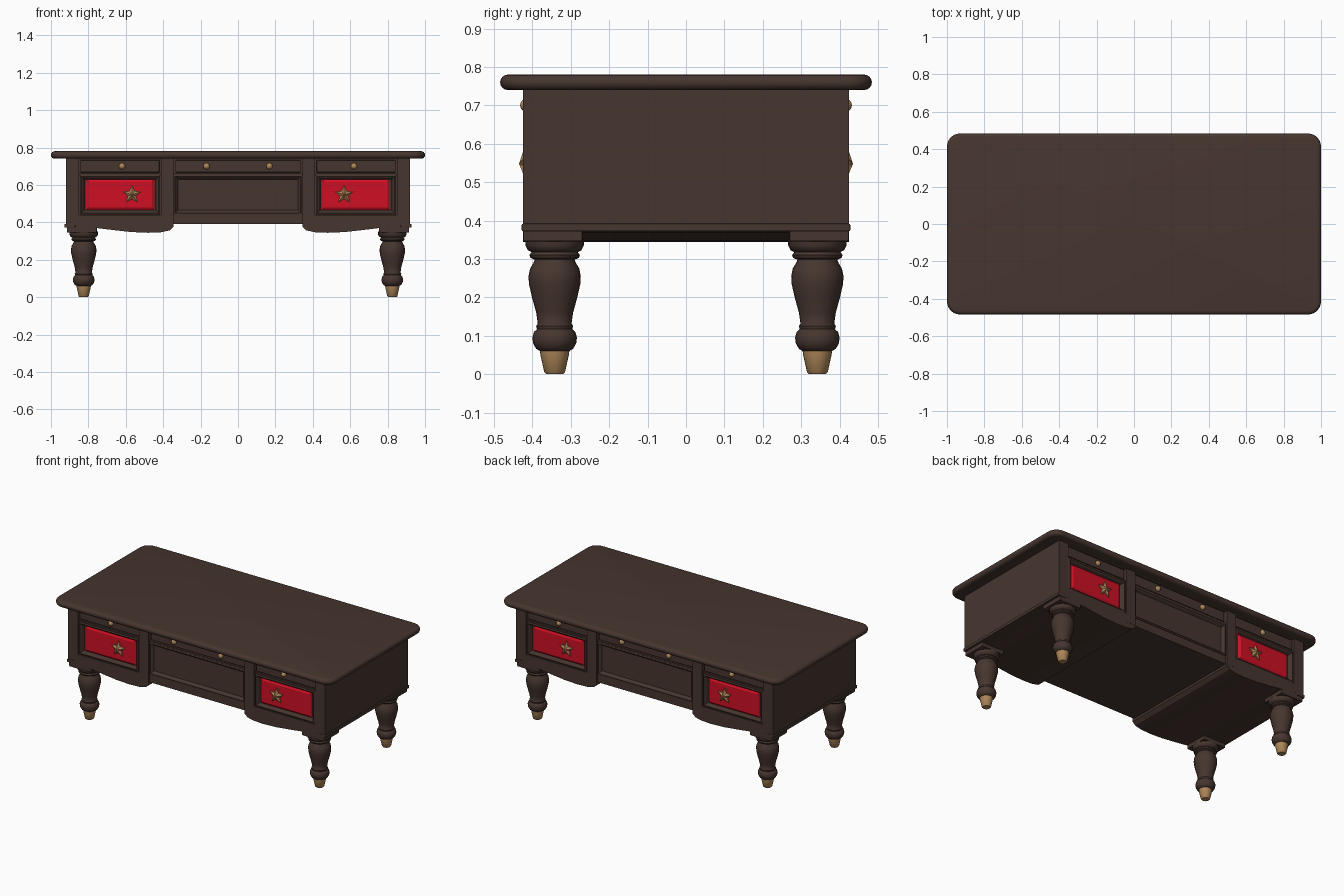
import bpy, bmesh, math
from mathutils import Matrix, Vector

cube = bpy.data.objects.get("Cube")
if cube:
    bpy.data.objects.remove(cube, do_unlink=True)


def material(name, rgb, rough=0.6):
    m = bpy.data.materials.new(name)
    m.use_nodes = True
    m.diffuse_color = (*rgb, 1)
    bsdf = m.node_tree.nodes["Principled BSDF"]
    bsdf.inputs["Base Color"].default_value = (*rgb, 1)
    bsdf.inputs["Roughness"].default_value = rough
    return m


WOOD = material("dark wood", (0.062, 0.036, 0.028))
RED = material("red paint", (0.62, 0.005, 0.018))
BRASS = material("brass", (0.42, 0.24, 0.10))


def finish(name, bm, mat, smooth=False, bevel=0):
    bmesh.ops.recalc_face_normals(bm, faces=bm.faces[:])
    me = bpy.data.meshes.new(name)
    bm.to_mesh(me)
    bm.free()
    me.materials.append(mat)
    ob = bpy.data.objects.new(name, me)
    bpy.context.collection.objects.link(ob)
    if bevel:
        mod = ob.modifiers.new("bevel", "BEVEL")
        mod.width, mod.segments = bevel, 2
    if smooth:
        bpy.ops.object.select_all(action="DESELECT")
        ob.select_set(True)
        bpy.context.view_layer.objects.active = ob
        bpy.ops.object.shade_smooth_by_angle(angle=math.radians(40))
    return ob


def box(name, x, y, z, mat=WOOD, bevel=0):
    """Box from (min, max) ranges."""
    bm = bmesh.new()
    mid = [(a + b) / 2 for a, b in (x, y, z)]
    size = [abs(b - a) for a, b in (x, y, z)]
    bmesh.ops.create_cube(bm, size=1, matrix=Matrix.Translation(mid) @ Matrix.Diagonal((*size, 1)))
    return finish(name, bm, mat, bevel=bevel)


def ring_loft(bm, rings, caps=True):
    loops = [[bm.verts.new(p) for p in ring] for ring in rings]
    for a, b in zip(loops, loops[1:]):
        for i in range(len(a)):
            j = (i + 1) % len(a)
            bm.faces.new((a[i], a[j], b[j], b[i]))
    if caps:
        bm.faces.new(loops[0])
        bm.faces.new(loops[-1])


def lathe(name, profile, x, y, mat, n=24):
    bm = bmesh.new()
    ring_loft(bm, [[(x + r * math.cos(math.tau * i / n), y + r * math.sin(math.tau * i / n), z)
                    for i in range(n)] for r, z in profile])
    return finish(name, bm, mat, smooth=True)


def rect_steps(name, x, z, side, steps, mat, caps=True):
    """Rectangular moulding on a long face: steps are (inset, distance from centre)."""
    bm = bmesh.new()
    ring_loft(bm, [[(x[0] + d, side * y, z[0] + d), (x[1] - d, side * y, z[0] + d),
                    (x[1] - d, side * y, z[1] - d), (x[0] + d, side * y, z[1] - d)]
                   for d, y in steps], caps)
    return finish(name, bm, mat)


def star(name, x, z, side):
    bm = bmesh.new()
    pts = []
    for i in range(10):
        a = math.pi / 2 + i * math.pi / 5
        r = 0.05 if i % 2 == 0 else 0.023
        pts.append((x + r * math.cos(a), z + r * math.sin(a)))
    back = [bm.verts.new((px, side * 0.405, pz)) for px, pz in pts]
    rim = [bm.verts.new((px, side * 0.418, pz)) for px, pz in pts]
    peak = bm.verts.new((x, side * 0.435, z))
    bm.faces.new(back)
    for i in range(10):
        j = (i + 1) % 10
        bm.faces.new((back[i], back[j], rim[j], rim[i]))
        bm.faces.new((rim[i], rim[j], peak))
    finish(name, bm, BRASS)


# Table top: rounded corners in plan and a bullnose edge
bm = bmesh.new()
rings = []
for k in range(9):
    t = math.pi * (k / 8 - 0.5)
    inset = 0.02 * (1 - math.cos(t))
    r = 0.07 - inset
    ring = []
    for c, (sx, sy) in enumerate([(1, 1), (-1, 1), (-1, -1), (1, -1)]):
        for i in range(7):
            a = math.pi / 2 * (c + i / 6)
            ring.append((sx * 0.93 + r * math.cos(a), sy * 0.414 + r * math.sin(a),
                         0.76 + 0.02 * math.sin(t)))
    rings.append(ring)
ring_loft(bm, rings)
finish("table_top", bm, WOOD, smooth=True)

# Carcass core and end panels
box("carcass", (-0.9, 0.9), (-0.392, 0.392), (0.39, 0.745))
for s, tag in ((1, "left"), (-1, "right")):
    box(f"end_panel_{tag}", (s * 0.89, s * 0.92), (-0.425, 0.425), (0.39, 0.745))
    box(f"base_moulding_{tag}", (s * 0.87, s * 0.928), (-0.428, 0.428), (0.372, 0.392), bevel=0.004)

    # Pedestal underside with a wavy skirt running the full depth
    wave = [(0.925, 0.372), (0.86, 0.368), (0.76, 0.370), (0.67, 0.359), (0.57, 0.348),
            (0.48, 0.344), (0.41, 0.347), (0.365, 0.357), (0.345, 0.375), (0.345, 0.44), (0.9, 0.44)]
    bm = bmesh.new()
    ring_loft(bm, [[(s * x, y, z) for x, z in wave] for y in (-0.424, 0.424)])
    finish(f"pedestal_skirt_{tag}", bm, WOOD)

for f, face in ((-1, "front"), (1, "back")):
    # Rails across the middle bay
    box(f"middle_rail_{face}", (-0.35, 0.35), (f * 0.38, f * 0.412), (0.39, 0.445))
    box(f"upper_rail_{face}", (-0.86, 0.86), (f * 0.38, f * 0.415), (0.648, 0.662))
    box(f"middle_drawer_{face}", (-0.335, 0.335), (f * 0.38, f * 0.413), (0.667, 0.732), bevel=0.004)
    rect_steps(f"middle_frame_{face}", (-0.343, 0.343), (0.443, 0.652), f,
               [(0, 0.39), (0, 0.416), (0.008, 0.418), (0.014, 0.412), (0.022, 0.400)], WOOD)

    for s, tag in ((1, "left"), (-1, "right")):
        # Posts, drawers, red panels
        box(f"corner_post_{face}_{tag}", (s * 0.85, s * 0.92), (f * 0.38, f * 0.425), (0.385, 0.745))
        box(f"inner_stile_{face}_{tag}", (s * 0.345, s * 0.412), (f * 0.38, f * 0.425), (0.385, 0.745))
        box(f"small_drawer_{face}_{tag}", (s * 0.42, s * 0.843), (f * 0.38, f * 0.415),
            (0.667, 0.732), bevel=0.004)
        xr = sorted((s * 0.418, s * 0.845))
        rect_steps(f"drawer_frame_{face}_{tag}", xr, (0.443, 0.652), f,
                   [(0, 0.39), (0, 0.420), (0.008, 0.424), (0.016, 0.418), (0.024, 0.398)], WOOD)
        xr = sorted((s * 0.447, s * 0.813))
        rect_steps(f"red_panel_{face}_{tag}", xr, (0.465, 0.630), f,
                   [(0, 0.39), (0, 0.402), (0.014, 0.411)], RED)
        star(f"star_handle_{face}_{tag}", s * 0.567, 0.548, f)
        for x in (0.168, 0.62):
            bm = bmesh.new()
            bmesh.ops.create_uvsphere(bm, u_segments=12, v_segments=8, radius=0.017,
                                      matrix=Matrix.Translation((s * x, f * 0.415, 0.70)))
            finish(f"knob_{face}_{tag}", bm, BRASS, smooth=True)

        # Corner blocks and turned legs
        box(f"leg_block_{face}_{tag}", (s * 0.755, s * 0.915), (f * 0.27, f * 0.424),
            (0.345, 0.376), bevel=0.004)
        leg = [(0.038, 0.06), (0.048, 0.066), (0.056, 0.08), (0.058, 0.095), (0.054, 0.110),
               (0.046, 0.117), (0.048, 0.125), (0.044, 0.132), (0.048, 0.16), (0.059, 0.20),
               (0.067, 0.235), (0.068, 0.255), (0.064, 0.275), (0.055, 0.29), (0.052, 0.298),
               (0.063, 0.303), (0.066, 0.310), (0.060, 0.318), (0.070, 0.323), (0.076, 0.335),
               (0.076, 0.350)]
        lathe(f"leg_{face}_{tag}", leg, s * 0.825, f * 0.342, WOOD)
        lathe(f"foot_cap_{face}_{tag}", [(0.022, 0), (0.027, 0.005), (0.037, 0.05), (0.039, 0.064)],
              s * 0.825, f * 0.342, BRASS)
